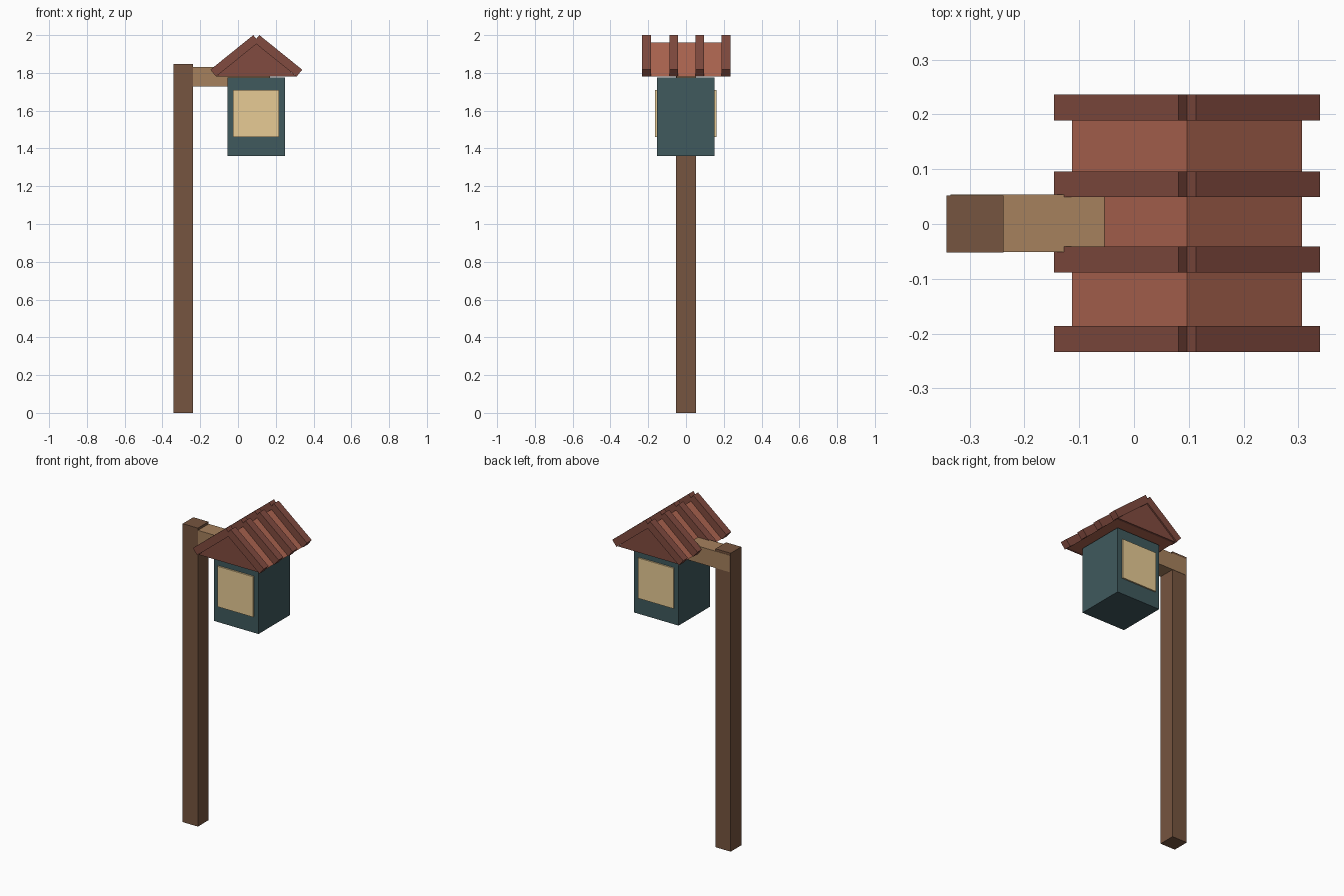
import bpy
import math

if "Cube" in bpy.data.objects:
    bpy.data.objects.remove(bpy.data.objects["Cube"])


def material(name, rgb):
    m = bpy.data.materials.new(name)
    m.diffuse_color = (*rgb, 1)
    m.use_nodes = True
    m.node_tree.nodes["Principled BSDF"].inputs["Base Color"].default_value = m.diffuse_color
    return m


WOOD = material("dark_wood", (0.18, 0.09, 0.05))
ARM = material("light_wood", (0.38, 0.22, 0.11))
BODY = material("teal_metal", (0.05, 0.10, 0.11))
GLASS = material("warm_glass", (0.80, 0.60, 0.30))
TILE = material("roof_tile", (0.42, 0.13, 0.08))
RIB = material("roof_rib", (0.22, 0.07, 0.05))


def prism(name, profile, y0, y1, mat):
    """Extrude an x-z profile (counter-clockwise seen from the front) along y."""
    n = len(profile)
    verts = [(x, y, z) for y in (y0, y1) for x, z in profile]
    faces = [tuple(range(n)), tuple(reversed(range(n, 2 * n)))]
    faces += [(i, i + n, (i + 1) % n + n, (i + 1) % n) for i in range(n)]
    mesh = bpy.data.meshes.new(name)
    mesh.from_pydata(verts, [], faces)
    mesh.materials.append(mat)
    ob = bpy.data.objects.new(name, mesh)
    bpy.context.collection.objects.link(ob)
    return ob


def box(name, x0, x1, y0, y1, z0, z1, mat):
    return prism(name, [(x0, z0), (x1, z0), (x1, z1), (x0, z1)], y0, y1, mat)


# Post and the arm that runs through it into the lantern
box("post", -0.342, -0.238, -0.052, 0.052, 0, 1.846, WOOD)
box("arm", -0.335, 0.17, -0.051, 0.054, 1.728, 1.832, ARM)

# Lantern housing with a pane on the front and back
box("lantern_body", -0.056, 0.248, -0.154, 0.152, 1.36, 1.775, BODY)
box("front_pane", -0.026, 0.216, -0.164, -0.14, 1.46, 1.71, GLASS)
box("back_pane", -0.026, 0.216, 0.14, 0.161, 1.46, 1.71, GLASS)

# Gabled roof core with darker end panels
CX = 0.097
gable = [(CX - 0.21, 1.782), (CX + 0.21, 1.782), (CX, 1.96)]
prism("roof", gable, -0.21, 0.212, TILE)
prism("front_gable", gable, -0.225, -0.21, RIB)
prism("back_gable", gable, 0.212, 0.227, RIB)

# Square ribs: four pairs of sloping bars crossing at the ridge
SIZE = 0.047
ang = math.atan2(0.185, 0.227)
dx, dz = SIZE * math.sin(ang), -SIZE * math.cos(ang)
bar = [(-0.243, 1.817), (-0.243 + dx, 1.817 + dz),
       (-0.016 + dx, 2.0 + dz), (-0.016, 2.0)]
for i, y in enumerate((-0.210, -0.065, 0.0725, 0.2125)):
    left = [(CX + x, z) for x, z in bar]
    right = [(CX - x, z) for x, z in reversed(bar)]
    prism(f"left_rib_{i + 1}", left, y - SIZE / 2, y + SIZE / 2, RIB)
    prism(f"right_rib_{i + 1}", right, y - SIZE / 2, y + SIZE / 2, RIB)
